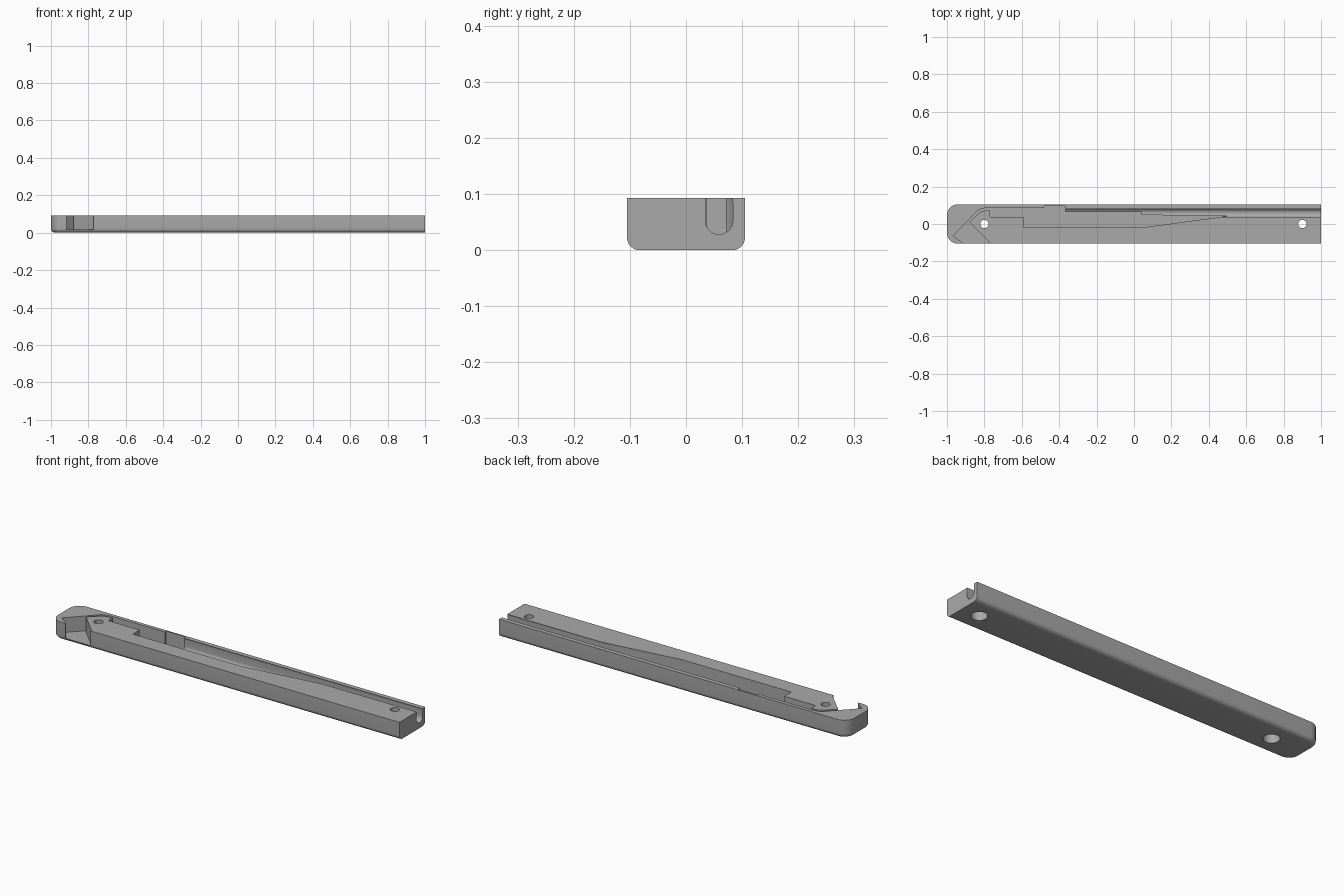
import bpy, bmesh, math

if "Cube" in bpy.data.objects:
    bpy.data.objects.remove(bpy.data.objects["Cube"])

grey = bpy.data.materials.new("mid_grey")
grey.diffuse_color = (0.40, 0.40, 0.40, 1)
grey.use_nodes = True
grey.node_tree.nodes["Principled BSDF"].inputs["Base Color"].default_value = grey.diffuse_color


def loft(name, rings):
    """Closed solid through matching rings of points."""
    bm = bmesh.new()
    vs = [[bm.verts.new(p) for p in ring] for ring in rings]
    n = len(vs[0])
    for a, b in zip(vs, vs[1:]):
        for i in range(n):
            j = (i + 1) % n
            bm.faces.new((a[i], a[j], b[j], b[i]))
    bm.faces.new(vs[0][::-1])
    bm.faces.new(vs[-1])
    bmesh.ops.recalc_face_normals(bm, faces=bm.faces)
    me = bpy.data.meshes.new(name)
    bm.to_mesh(me)
    bm.free()
    me.materials.append(grey)
    ob = bpy.data.objects.new(name, me)
    bpy.context.collection.objects.link(ob)
    return ob


def prism(name, pts, z0, z1):
    return loft(name, [[(x, y, z) for x, y in pts] for z in (z0, z1)])


def circle(x, y, r, n=40):
    return [(x + r * math.cos(2 * math.pi * i / n), y + r * math.sin(2 * math.pi * i / n))
            for i in range(n)]


def arc(cx, cy, r, a0, a1, n=10):
    return [(cx + r * math.cos(math.radians(a0 + (a1 - a0) * i / n)),
             cy + r * math.sin(math.radians(a0 + (a1 - a0) * i / n))) for i in range(n + 1)]


# bar: square right end, rounded left corners, rounded bottom edge
W, H, R, B = 0.105, 0.093, 0.058, 0.022


def plan(d):
    c = W - R
    return ([(1, W - d)] + arc(-1 + R, c, R - d, 90, 180)
            + arc(-1 + R, -c, R - d, 180, 270) + [(1, -W + d)])


rings = []
for i in range(9):
    a = math.pi / 2 * i / 8
    d, z = B * (1 - math.sin(a)), B * (1 - math.cos(a))
    rings.append([(x, y, z) for x, y in plan(d)])
rings.append([(x, y, H) for x, y in plan(0)])
body = loft("handle_body", rings)

# hook opening, narrow channel and tapering pocket
channel = [(-0.917, -0.13), (-0.917, -0.1), (-0.967, -0.064), (-0.845, 0.062),
           (-0.832, 0.074), (-0.815, 0.082), (-0.79, 0.086), (-0.48, 0.086),
           (-0.48, 0.097), (-0.366, 0.097), (-0.366, 0.064), (0.04, 0.064),
           (0.04, 0.048), (0.505, 0.043), (0.035, -0.02), (-0.59, -0.02),
           (-0.59, 0.037), (-0.64, 0.037), (-0.64, 0.072), (-0.79, 0.072),
           (-0.81, 0.069), (-0.825, 0.062), (-0.88, 0.01), (-0.773, -0.097),
           (-0.773, -0.13)]
cutters = [prism("channel_cutter", channel, 0.016, 0.2)]

# small side recess
cutters.append(prism("recess_cutter", [(-0.77, 0.037), (-0.63, 0.037), (-0.63, 0.076),
                                       (-0.77, 0.076)], 0.022, 0.2))

# round-bottomed groove running out of the right end
section = arc(0.059, 0.0525, 0.0245, 180, 360, 20) + arc(0.059, 0.083, 0.0245, 0, 180, 20)
cutters.append(loft("groove_cutter", [[(x, y, z) for y, z in section] for x in (-0.37, 1.1)]))

# screw holes, counterbored from below
for x in (-0.8, 0.9):
    cutters.append(prism("hole_cutter", circle(x, 0, 0.022), -0.1, 0.2))
    cutters.append(prism("counterbore_cutter", circle(x, 0, 0.038), -0.1, 0.055))

bpy.context.view_layer.objects.active = body
body.select_set(True)
for c in cutters:
    c.hide_render = True
    m = body.modifiers.new("cut", 'BOOLEAN')
    m.operation = 'DIFFERENCE'
    m.solver = 'EXACT'
    m.object = c
    bpy.ops.object.modifier_apply(modifier=m.name)
    bpy.data.objects.remove(c)

bpy.ops.object.shade_smooth_by_angle(angle=math.radians(30))
